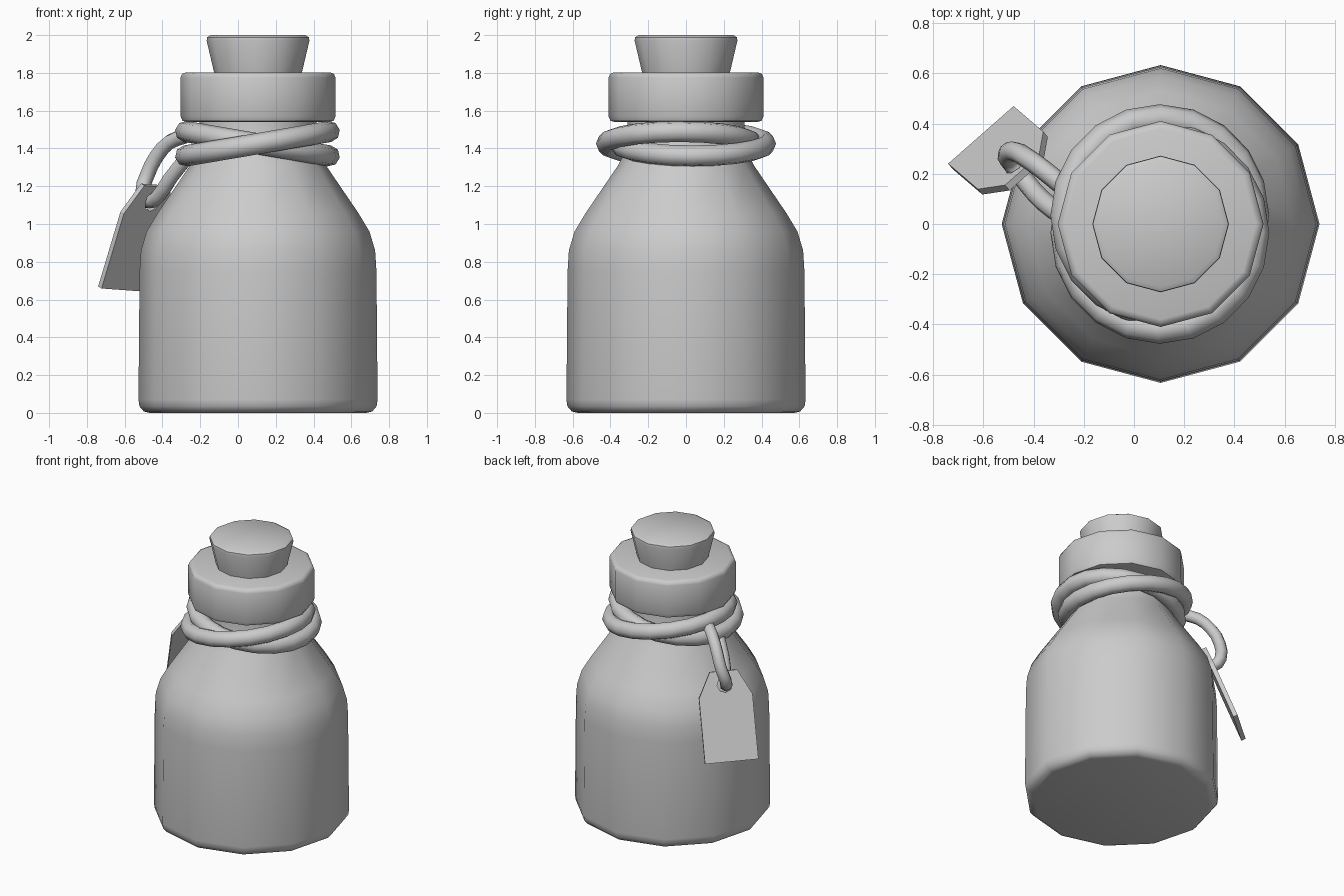
import bpy, bmesh, math
from mathutils import Vector, Matrix

if "Cube" in bpy.data.objects:
    bpy.data.objects.remove(bpy.data.objects["Cube"])

AXIS_X = 0.106   # bottle axis
SIDES = 12


def finish(name, bm, smooth_angle=None):
    bmesh.ops.recalc_face_normals(bm, faces=bm.faces)
    me = bpy.data.meshes.new(name)
    bm.to_mesh(me)
    bm.free()
    ob = bpy.data.objects.new(name, me)
    bpy.context.collection.objects.link(ob)
    if smooth_angle:
        smooth(ob, smooth_angle)
    return ob


def smooth(ob, deg):
    bpy.ops.object.select_all(action='DESELECT')
    ob.select_set(True)
    bpy.context.view_layer.objects.active = ob
    bpy.ops.object.shade_smooth_by_angle(angle=math.radians(deg))


def lathe(name, profile):
    """Closed 12-sided turned part from (radius, z) pairs, bottom to top."""
    bm = bmesh.new()
    rings = [[bm.verts.new((AXIS_X + r * math.cos(2 * math.pi * i / SIDES),
                            r * math.sin(2 * math.pi * i / SIDES), z))
              for i in range(SIDES)] for r, z in profile]
    for a, b in zip(rings, rings[1:]):
        for i in range(SIDES):
            j = (i + 1) % SIDES
            bm.faces.new((a[i], a[j], b[j], b[i]))
    bm.faces.new(rings[0][::-1])
    bm.faces.new(rings[-1])
    return finish(name, bm, 50)


# Bottle, lip and stopper
lathe("bottle_body", [(0.575, 0), (0.605, 0.008), (0.628, 0.035), (0.633, 0.07),
                      (0.627, 0.75), (0.62, 0.86), (0.59, 0.96), (0.53, 1.06),
                      (0.36, 1.31), (0.325, 1.38), (0.31, 1.45), (0.31, 1.56)])
lathe("bottle_lip", [(0.375, 1.54), (0.4, 1.546), (0.41, 1.57), (0.41, 1.775),
                     (0.402, 1.795), (0.38, 1.803)])
lathe("stopper", [(0.228, 1.78), (0.232, 1.8), (0.272, 1.97), (0.27, 1.988),
                  (0.25, 2.0)])

# Two crossing turns of cord round the neck
for name, side in (("cord_turn_a", 1), ("cord_turn_b", -1)):
    bpy.ops.mesh.primitive_torus_add(
        major_segments=20, minor_segments=8, major_radius=0.386, minor_radius=0.056,
        location=(AXIS_X - 0.003, 0.035 * side, 1.425),
        rotation=(0, side * math.radians(9.6), 0))
    ob = bpy.context.object
    ob.name = name
    smooth(ob, 60)

# Small cord loop that carries the tag
path = [(-0.28, 0.15, 1.465), (-0.36, 0.215, 1.435), (-0.43, 0.265, 1.36),
        (-0.48, 0.29, 1.26), (-0.505, 0.27, 1.17), (-0.475, 0.228, 1.12),
        (-0.42, 0.155, 1.15), (-0.36, 0.09, 1.24), (-0.28, 0.03, 1.34)]
cu = bpy.data.curves.new("tag_loop", 'CURVE')
cu.dimensions = '3D'
cu.bevel_depth = 0.04
cu.bevel_resolution = 2
cu.resolution_u = 2
cu.use_fill_caps = True
sp = cu.splines.new('BEZIER')
sp.bezier_points.add(len(path) - 1)
for p, co in zip(sp.bezier_points, path):
    p.co = co
    p.handle_left_type = p.handle_right_type = 'AUTO'
bpy.context.collection.objects.link(bpy.data.objects.new("tag_loop", cu))

# Tag: chamfered plate with an octagonal hole, mirrored halves of one outline
w = Vector((0.75, 0.66, -0.055)).normalized()
u = Vector((0.27, -0.245, 0.93))
u = (u - w * u.dot(w)).normalized()
n = w.cross(u)
if n.y < 0:
    n = -n
base = Vector((-0.61, 0.355, 0.66))
hole_v, hole_r, thick = 0.5, 0.05, 0.03
half_outline = [(0, 0), (0.174, 0), (0.174, 0.425), (0.09, 0.59), (0, 0.59)]
half_hole = [(hole_r * math.sin(math.pi * k / 4),
              hole_v - hole_r * math.cos(math.pi * k / 4)) for k in range(5)]
bm = bmesh.new()
for sx in (1, -1):
    out, inn = [[bm.verts.new(base + w * a * sx + u * b) for a, b in pts]
                for pts in (half_outline, half_hole)]
    for i in range(4):
        bm.faces.new((out[i], out[i + 1], inn[i + 1], inn[i]))
bmesh.ops.remove_doubles(bm, verts=bm.verts, dist=0.0005)
bmesh.ops.recalc_face_normals(bm, faces=bm.faces)
res = bmesh.ops.extrude_face_region(bm, geom=bm.faces[:], use_keep_orig=True)
bmesh.ops.translate(bm, vec=-n * thick,
                    verts=[g for g in res["geom"] if isinstance(g, bmesh.types.BMVert)])
finish("tag", bm)
